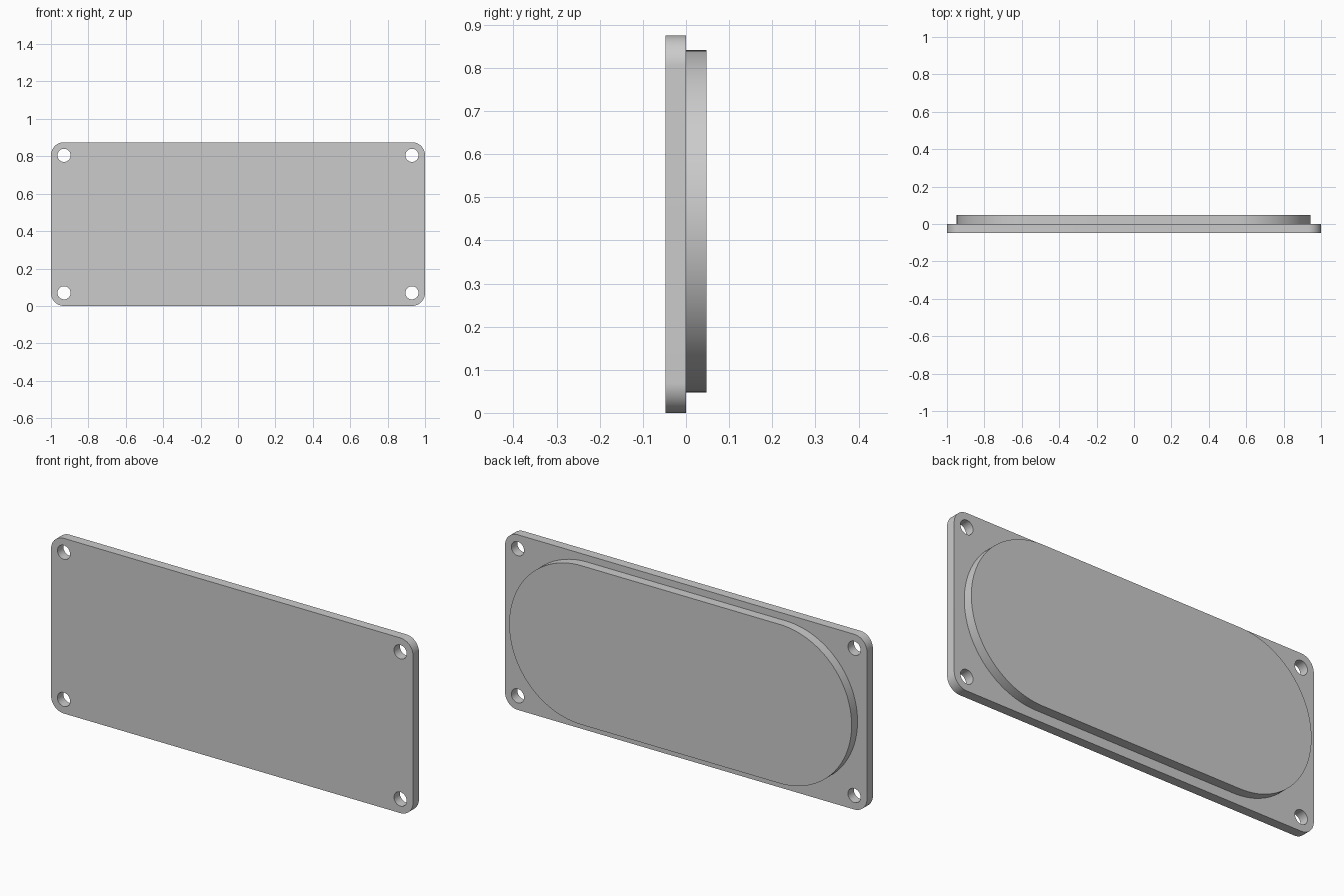
import bpy, bmesh
from math import pi, sin, cos, radians

cube = bpy.data.objects.get("Cube")
if cube:
    bpy.data.objects.remove(cube, do_unlink=True)

THICK = 0.047
HEIGHT = 0.875
INSET = 0.07      # corner radius, also the hole distance from each edge

grey = bpy.data.materials.new("plain grey")
grey.use_nodes = True
colour = (0.6, 0.6, 0.6, 1)
grey.diffuse_color = colour
grey.node_tree.nodes["Principled BSDF"].inputs["Base Color"].default_value = colour


def rounded_rect(cx, cz, half_w, half_h, r, steps=24):
    """Outline with four arc corners; equal r and half_h gives round ends."""
    points = []
    for i, (sx, sz) in enumerate([(1, 1), (-1, 1), (-1, -1), (1, -1)]):
        for k in range(steps + 1):
            a = (i + k / steps) * pi / 2
            p = (cx + sx * (half_w - r) + r * cos(a),
                 cz + sz * (half_h - r) + r * sin(a))
            if not points or max(abs(p[0] - points[-1][0]), abs(p[1] - points[-1][1])) > 1e-5:
                points.append(p)
    return points


def circle(cx, cz, r, steps=48):
    return [(cx + r * cos(2 * pi * k / steps), cz + r * sin(2 * pi * k / steps))
            for k in range(steps)]


def slab(name, outlines, y_mid):
    """Extrude closed outlines along y; inner outlines become holes."""
    curve = bpy.data.curves.new(name, "CURVE")
    curve.dimensions = "2D"
    curve.fill_mode = "BOTH"
    curve.extrude = THICK / 2
    for outline in outlines:
        spline = curve.splines.new("POLY")
        spline.points.add(len(outline) - 1)
        for point, (x, z) in zip(spline.points, outline):
            point.co = (x, z, 0, 1)
        spline.use_cyclic_u = True
    obj = bpy.data.objects.new(name, curve)
    obj.rotation_euler.x = pi / 2
    obj.location.y = y_mid
    bpy.context.collection.objects.link(obj)
    bpy.ops.object.select_all(action="DESELECT")
    obj.select_set(True)
    bpy.context.view_layer.objects.active = obj
    bpy.ops.object.convert(target="MESH")
    obj = bpy.context.object

    # Weld caps to walls
    bm = bmesh.new()
    bm.from_mesh(obj.data)
    bmesh.ops.remove_doubles(bm, verts=bm.verts, dist=1e-5)
    bmesh.ops.recalc_face_normals(bm, faces=bm.faces)
    bm.to_mesh(obj.data)
    bm.free()
    obj.data.materials.clear()
    obj.data.materials.append(grey)
    bpy.ops.object.shade_smooth_by_angle(angle=radians(30))
    return obj


# Front plate with a screw hole in each corner
holes = [circle(sx * (1 - INSET), z, 0.035)
         for sx in (-1, 1) for z in (INSET, HEIGHT - INSET)]
plate = rounded_rect(0, HEIGHT / 2, 1, HEIGHT / 2, INSET)
slab("cover_plate", [plate] + holes, -THICK / 2)

# Raised round-ended pad on the back
pad = rounded_rect(-0.002, 0.444, 0.946, 0.397, 0.397, steps=32)
slab("back_pad", [pad], THICK / 2)
